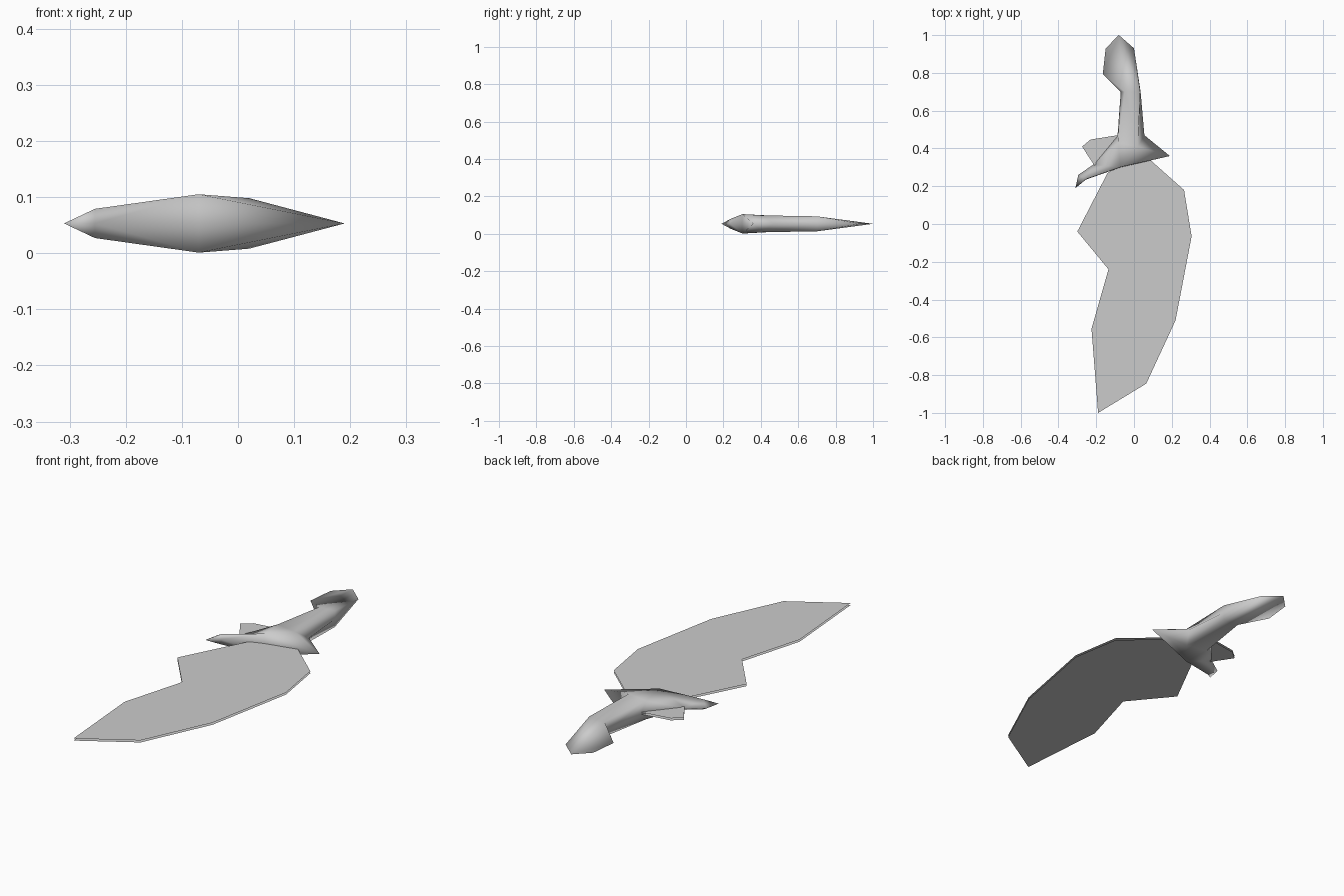
import bpy
import bmesh

cube = bpy.data.objects.get("Cube")
if cube:
    bpy.data.objects.remove(cube, do_unlink=True)

MID = 0.053   # height of the central plane
GAP = 0.005   # half distance between the two blade faces

steel = bpy.data.materials.new("grey_steel")
steel.use_nodes = True
grey = (0.6, 0.6, 0.6, 1)
steel.diffuse_color = grey
steel.node_tree.nodes["Principled BSDF"].inputs["Base Color"].default_value = grey


def finish(bm, name):
    mesh = bpy.data.meshes.new(name)
    bm.to_mesh(mesh)
    bm.free()
    mesh.materials.append(steel)
    obj = bpy.data.objects.new(name, mesh)
    obj.location.z = MID
    bpy.context.collection.objects.link(obj)
    return obj


def double_sheet(name, outline, gap):
    """Two open sheets sharing one outline, facing up and down."""
    bm = bmesh.new()
    for side in (1, -1):
        face = bm.faces.new([bm.verts.new((x, y, side * gap)) for x, y in outline])
        face.normal_update()
        if face.normal.z * side < 0:
            face.normal_flip()
    return finish(bm, name)


# Broad curved blade with a notched back
double_sheet("blade", [
    (-0.14, 0.27), (-0.30, -0.04), (-0.135, -0.24), (-0.225, -0.555),
    (-0.19, -1.0), (0.065, -0.845), (0.22, -0.51), (0.305, -0.065),
    (0.265, 0.18), (0.085, 0.34), (-0.07, 0.32)], GAP)

# Small spur behind the guard
double_sheet("guard_spur", [
    (-0.087, 0.47), (-0.23, 0.447), (-0.275, 0.41), (-0.21, 0.31), (-0.1, 0.38)], GAP)

# Hilt: lower case points lie on the outline, capitals on the raised ridge
points = {
    "a": (-0.08, 1.0, 0), "b": (0, 0.93, 0), "c": (0.035, 0.70, 0),
    "d": (0.055, 0.47, 0), "e": (0.19, 0.36, 0), "f": (-0.07, 0.30, 0),
    "g": (-0.255, 0.235, 0), "h": (-0.31, 0.19, 0), "i": (-0.295, 0.26, 0),
    "j": (-0.215, 0.315, 0), "k": (-0.087, 0.47, 0), "l": (-0.07, 0.70, 0),
    "m": (-0.165, 0.795, 0), "n": (-0.15, 0.93, 0),
    "C": (0.033, 0.70, 0.04), "L": (-0.05, 0.70, 0.036),
    "K": (-0.085, 0.43, 0.045), "D": (0.02, 0.41, 0.045),
    "F": (-0.07, 0.302, 0.052), "G": (-0.255, 0.238, 0.026),
}
pommel = "anmL mlL aLC aCb bCc"
grip = "LKDC lkKL cCDd"
guard = "KFD DFe dDe feF kjK jFK jGF jiG ihG ghG gfFG"

bm = bmesh.new()
for side in (1, -1):
    verts = {key: bm.verts.new((x, y, z * side)) for key, (x, y, z) in points.items()}
    for word in " ".join((pommel, grip, guard)).split():
        bm.faces.new([verts[key] for key in word])
bmesh.ops.remove_doubles(bm, verts=bm.verts, dist=0.0005)
bmesh.ops.recalc_face_normals(bm, faces=bm.faces)
for face in bm.faces:
    face.smooth = True
finish(bm, "hilt")
